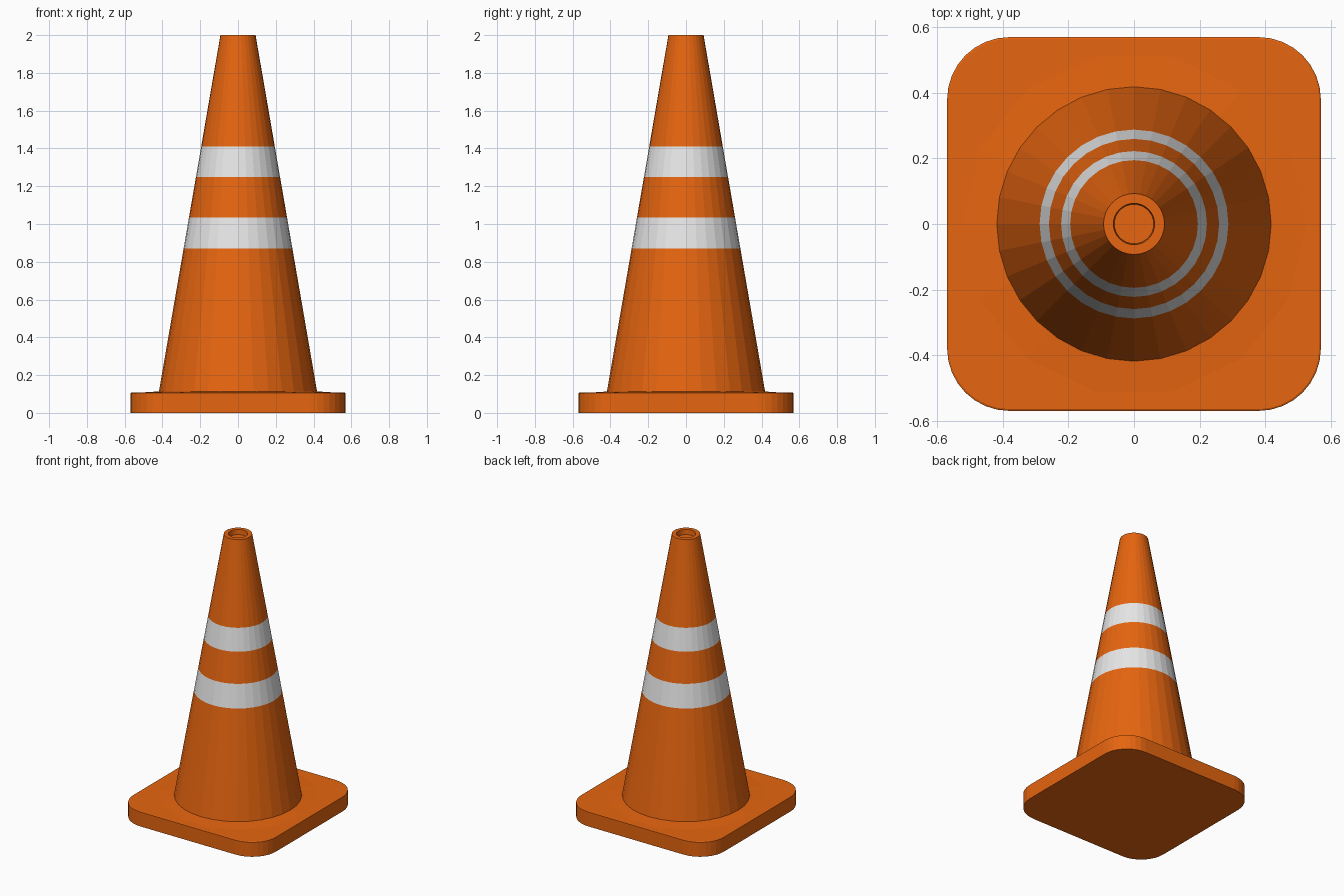
import bpy, bmesh, math

if "Cube" in bpy.data.objects:
    bpy.data.objects.remove(bpy.data.objects["Cube"])


def material(name, rgb):
    m = bpy.data.materials.new(name)
    m.diffuse_color = (*rgb, 1)
    m.use_nodes = True
    m.node_tree.nodes["Principled BSDF"].inputs["Base Color"].default_value = m.diffuse_color
    return m


ORANGE = material("safety orange", (0.79, 0.13, 0.005))
WHITE = material("reflective white", (0.8, 0.8, 0.8))


def finish(bm, name, mats):
    bmesh.ops.recalc_face_normals(bm, faces=bm.faces)
    me = bpy.data.meshes.new(name)
    bm.to_mesh(me)
    bm.free()
    for m in mats:
        me.materials.append(m)
    ob = bpy.data.objects.new(name, me)
    bpy.context.collection.objects.link(ob)
    return ob


def loft(bm, rings):
    """Join closed rings of points in order and cap both ends."""
    loops = [[bm.verts.new(p) for p in ring] for ring in rings]
    n = len(loops[0])
    for a, b in zip(loops, loops[1:]):
        for i in range(n):
            j = (i + 1) % n
            bm.faces.new((a[i], a[j], b[j], b[i]))
    bm.faces.new(loops[0][::-1])
    bm.faces.new(loops[-1])


def circle(r, z, n):
    return [(r * math.cos(math.tau * i / n), r * math.sin(math.tau * i / n), z)
            for i in range(n)]


def rounded_square(half, radius, z, steps=8):
    pts = []
    for q in range(4):
        mid = math.pi / 4 + q * math.pi / 2
        cx = math.copysign(half - radius, math.cos(mid))
        cy = math.copysign(half - radius, math.sin(mid))
        for s in range(steps + 1):
            a = (q + s / steps) * math.pi / 2
            pts.append((cx + radius * math.cos(a), cy + radius * math.sin(a), z))
    return pts


# Square foot with rounded corners
bm = bmesh.new()
loft(bm, [rounded_square(0.57, 0.19, 0), rounded_square(0.57, 0.19, 0.104),
          rounded_square(0.565, 0.186, 0.107)])
finish(bm, "base_plate", [ORANGE])

# Very shallow rise around the foot of the cone
bm = bmesh.new()
loft(bm, [circle(0.54, 0.106, 14), circle(0.40, 0.115, 14)])
finish(bm, "base_rise", [ORANGE])

# Tapered body, with loops at the stripe edges and a recess in the tip
STRIPES = [(0.87, 1.035), (1.25, 1.41)]
Z0, Z1, R0, R1 = 0.105, 2.0, 0.42, 0.093
heights = [Z0] + [z for s in STRIPES for z in s] + [Z1]
profile = [(R0 + (R1 - R0) * (z - Z0) / (Z1 - Z0), z) for z in heights]
profile += [(0.063, Z1), (0.06, Z1 - 0.035)]
bm = bmesh.new()
loft(bm, [circle(r, z, 32) for r, z in profile])
for f in bm.faces:
    z = f.calc_center_median().z
    f.material_index = int(any(lo < z < hi for lo, hi in STRIPES))
finish(bm, "cone_body", [ORANGE, WHITE])
